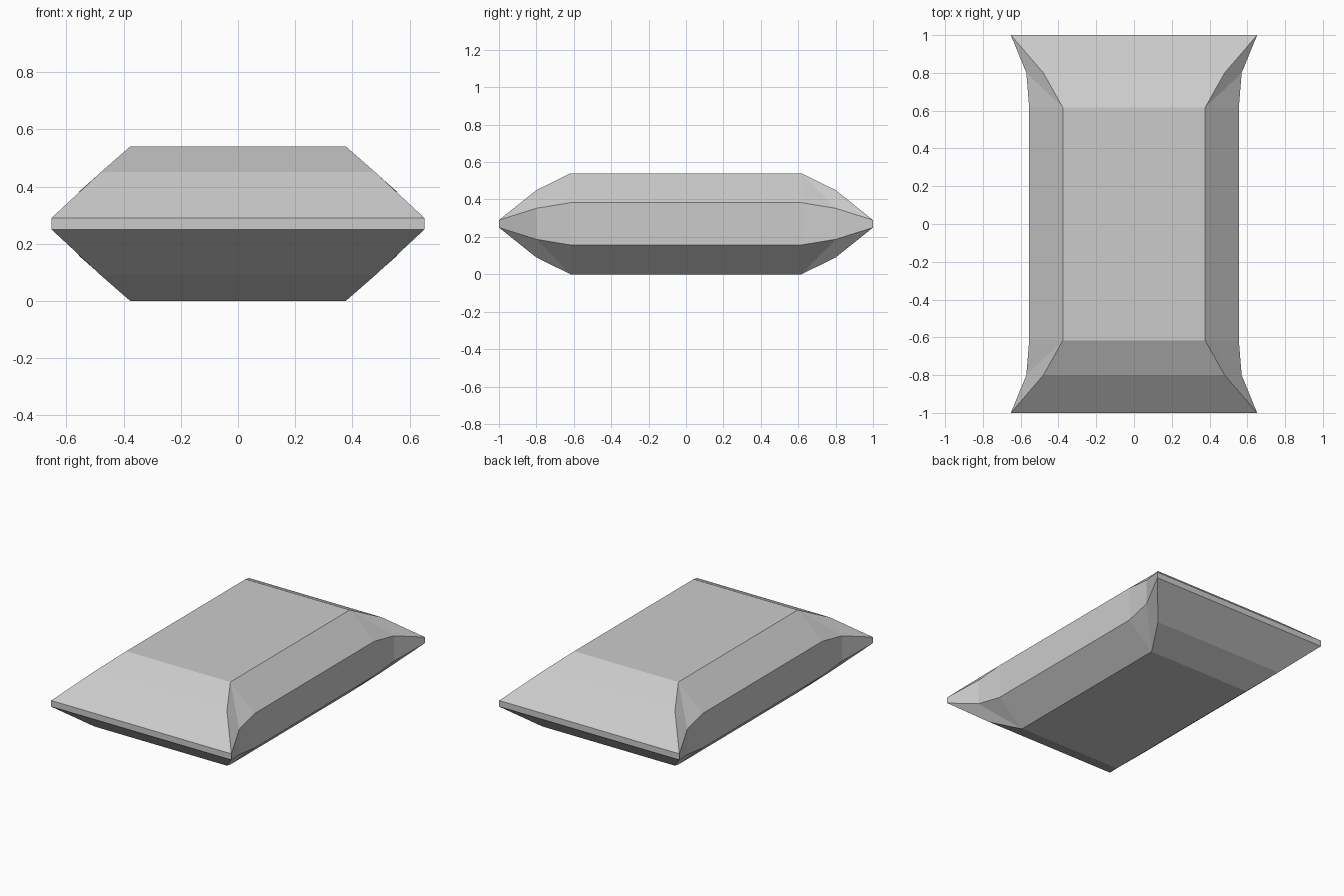
import bpy
import bmesh

cube = bpy.data.objects.get("Cube")
if cube:
    bpy.data.objects.remove(cube, do_unlink=True)

grey = bpy.data.materials.new("light_grey")
grey.use_nodes = True
colour = (0.6, 0.6, 0.6, 1)
grey.diffuse_color = colour
grey.node_tree.nodes["Principled BSDF"].inputs["Base Color"].default_value = colour

# Half sections: distance along y, top half width, half height, side half width, side half height
MID_Z = 0.27
STATIONS = [
    (1.0, 0.652, 0.02, 0.652, 0.02),
    (0.8, 0.48, 0.18, 0.57, 0.083),
    (0.617, 0.377, 0.27, 0.555, 0.113),
]
sections = [(-s[0], *s[1:]) for s in STATIONS] + list(reversed(STATIONS))

bm = bmesh.new()


def ring(y, top_x, top_z, side_x, side_z):
    """Eight-sided section, counter-clockwise from the lower right side."""
    right = [(top_x, -top_z), (side_x, -side_z), (side_x, side_z), (top_x, top_z)]
    outline = right + [(-x, z) for x, z in reversed(right)]
    return [bm.verts.new((x, y, MID_Z + z)) for x, z in outline]


rings = [ring(*s) for s in sections]

# Skin between neighbouring sections
for a, b in zip(rings, rings[1:]):
    for i in range(8):
        j = (i + 1) % 8
        quad = [a[i], a[j], b[j], b[i]]
        middle = abs(a[0].co.y + b[0].co.y) < 0.01
        if i in (1, 3, 5, 7) or middle:
            bm.faces.new(quad)
            continue
        # Split each twisted corner panel from the broad face to the side wall
        broad_first = i in (0, 4)
        front = a[0].co.y < 0
        if broad_first == front:
            bm.faces.new((a[i], a[j], b[i]))
            bm.faces.new((a[j], b[j], b[i]))
        else:
            bm.faces.new((a[i], a[j], b[j]))
            bm.faces.new((a[i], b[j], b[i]))

# Flat end strips, then merge the corners that meet at the ends
bm.faces.new(rings[0])
bm.faces.new(rings[-1])
bmesh.ops.remove_doubles(bm, verts=bm.verts[:], dist=0.0005)
bmesh.ops.recalc_face_normals(bm, faces=bm.faces[:])

mesh = bpy.data.meshes.new("flared_slab")
bm.to_mesh(mesh)
bm.free()
mesh.materials.append(grey)
bpy.context.collection.objects.link(bpy.data.objects.new("flared_slab", mesh))
